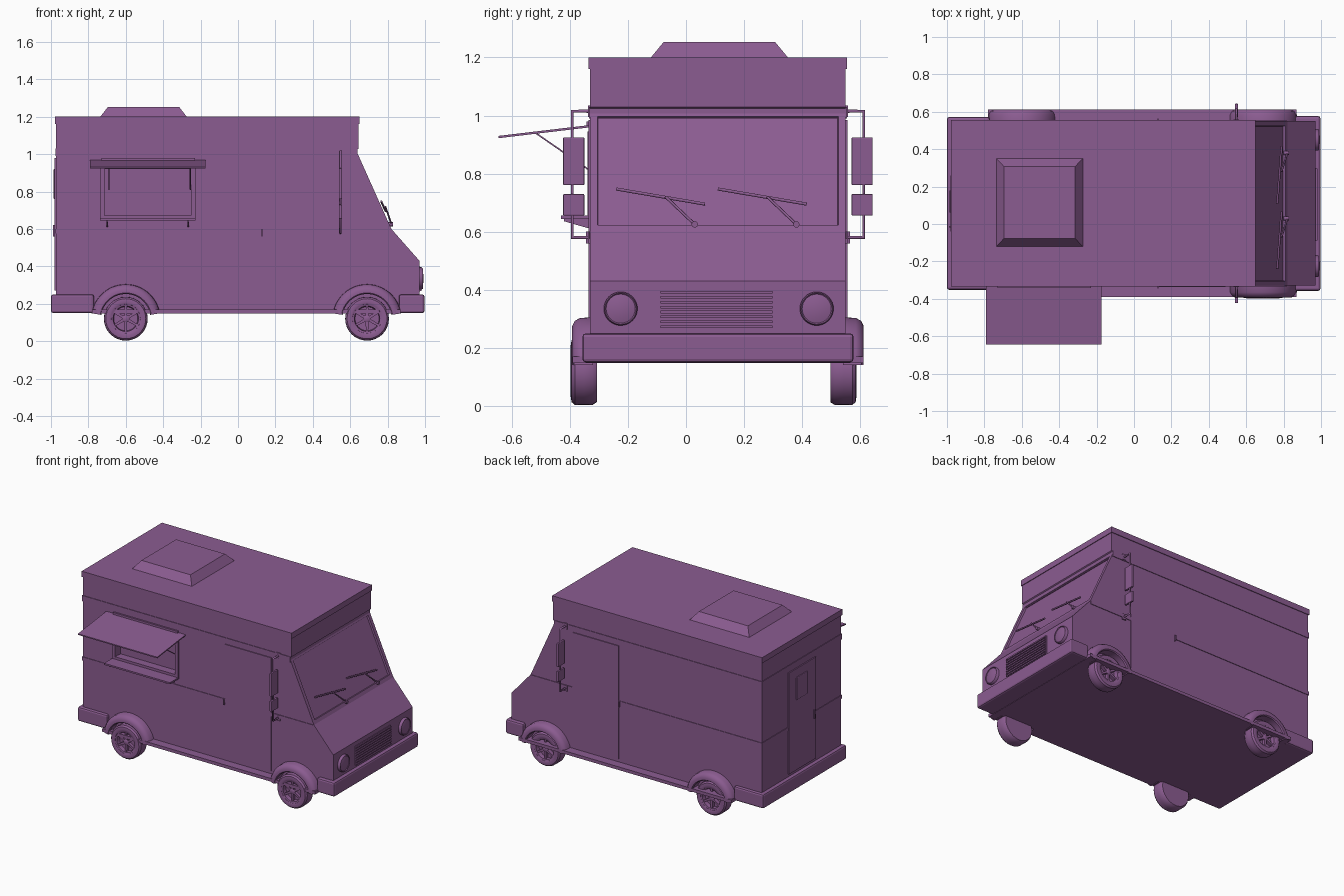
import bpy, bmesh
from math import sin, cos, pi, radians
from mathutils import Vector

if "Cube" in bpy.data.objects:
    bpy.data.objects.remove(bpy.data.objects["Cube"])

MID = 0.11    # centre line of the cab in y
HALF = 0.44   # half the width of the cab

paint = bpy.data.materials.new("plum_purple")
paint.use_nodes = True
COLOUR = (0.26, 0.107, 0.283, 1)
paint.diffuse_color = COLOUR
paint.node_tree.nodes["Principled BSDF"].inputs["Base Color"].default_value = COLOUR


def finish(name, bm, smooth=False):
    bmesh.ops.recalc_face_normals(bm, faces=bm.faces)
    mesh = bpy.data.meshes.new(name)
    bm.to_mesh(mesh)
    bm.free()
    mesh.materials.append(paint)
    ob = bpy.data.objects.new(name, mesh)
    bpy.context.collection.objects.link(ob)
    if smooth:
        bpy.ops.object.select_all(action='DESELECT')
        ob.select_set(True)
        bpy.context.view_layer.objects.active = ob
        bpy.ops.object.shade_smooth_by_angle(angle=radians(35))
    return ob


def bevel(ob, width):
    mod = ob.modifiers.new("bevel", 'BEVEL')
    mod.width, mod.segments = width, 2
    return ob


def box(name, x, y, z):
    bm = bmesh.new()
    bmesh.ops.create_cube(bm, size=1)
    for v in bm.verts:
        v.co = [(r[0] + r[1]) / 2 + c * (r[1] - r[0]) for r, c in zip((x, y, z), v.co)]
    return finish(name, bm)


def prism(bm, points, y0, y1):
    base = bm.faces.new([bm.verts.new((x, y0, z)) for x, z in points])
    new = bmesh.ops.extrude_face_region(bm, geom=[base])["geom"]
    for v in new:
        if isinstance(v, bmesh.types.BMVert):
            v.co.y = y1


def lathe(name, profile, centre, axis='Y', start=0, end=360, steps=32):
    """Sweep (radius, depth) points around an axis, closed or as an arc."""
    bm = bmesh.new()
    closed = end - start == 360
    rings = []
    for i in range(steps if closed else steps + 1):
        a = radians(start + (end - start) * i / steps)
        ring = []
        for r, d in profile:
            p = (r * cos(a), d, r * sin(a)) if axis == 'Y' else (d, r * cos(a), r * sin(a))
            ring.append(bm.verts.new(Vector(p) + Vector(centre)))
        rings.append(ring)
    for i in range(steps):
        a, b = rings[i], rings[(i + 1) % len(rings)]
        for j in range(len(profile) - 1):
            bm.faces.new((a[j], b[j], b[j + 1], a[j + 1]))
    bmesh.ops.remove_doubles(bm, verts=bm.verts, dist=0.0001)
    return finish(name, bm, True)


def rod(name, points, radius):
    curve = bpy.data.curves.new(name, 'CURVE')
    curve.dimensions = '3D'
    curve.bevel_depth, curve.bevel_resolution = radius, 1
    curve.use_fill_caps = True
    line = curve.splines.new('POLY')
    line.points.add(len(points) - 1)
    for p, co in zip(line.points, points):
        p.co = (*co, 1)
    curve.materials.append(paint)
    ob = bpy.data.objects.new(name, curve)
    bpy.context.collection.objects.link(ob)
    return ob


# Cab shell with an inset windscreen
bm = bmesh.new()
prism(bm, [(-0.973, 0.15), (-0.973, 1.19), (0.645, 1.19), (0.645, 1.03), (0.632, 1.02),
           (0.82, 0.6), (0.97, 0.43), (0.97, 0.15)], MID - HALF, MID + HALF)
bmesh.ops.recalc_face_normals(bm, faces=bm.faces)
bm.faces.ensure_lookup_table()
screen = [f for f in bm.faces if f.normal.x > 0.8 and 0.7 < f.calc_center_median().z < 0.9]
bmesh.ops.inset_region(bm, faces=screen, thickness=0.036)
bmesh.ops.inset_region(bm, faces=screen, thickness=0.003, depth=-0.012)
body = finish("cab_body", bm)

# Serving hatch opening
cutter = box("hatch_cutter", (-0.715, -0.25), (-0.5, MID - HALF + 0.05), (0.67, 0.92))
cutter.hide_render = True
cutter.hide_set(True)
cut = body.modifiers.new("hatch", 'BOOLEAN')
cut.object, cut.solver = cutter, 'EXACT'


def band(name, x0, x1, z0, z1, out):
    return box(name, (x0, x1), (MID - HALF - out, MID + HALF + out), (z0, z1))


# Roof rim and trim strips
band("roof_rim", -0.978, 0.65, 1.16, 1.2, 0.005)
band("upper_trim", -0.977, 0.638, 0.99, 1.03, 0.004)
band("middle_trim", -0.977, 0.818, 0.575, 0.6, 0.004)

# Tapered roof vent
vent = box("roof_vent", (-0.74, -0.27), (-0.125, 0.355), (1.195, 1.253))
for v in vent.data.vertices:
    if v.co.z > 1.22:
        v.co.x += 0.045 if v.co.x < -0.5 else -0.045
        v.co.y += 0.048 if v.co.y < MID else -0.048

# Bumpers and running board
bevel(band("front_bumper", 0.86, 0.997, 0.15, 0.25, 0.027), 0.012)
bevel(band("rear_bumper", -1.0, -0.77, 0.15, 0.25, 0.022), 0.012)
box("running_board", (-0.78, 0.87), (-0.39, 0.612), (0.148, 0.17))

# Wheels and arches
for end, x in (("rear", -0.6), ("front", 0.69)):
    for side, s, face in (("right", -1, -0.397), ("left", 1, 0.587)):
        def at(d):
            return -s * d
        hub = (x, face, 0.12)
        lathe(f"{end}_{side}_tyre",
              [(0.074, at(0.02)), (0.078, at(0.004)), (0.088, 0), (0.107, at(0.003)), (0.116, at(0.014)),
               (0.117, at(0.045)), (0.116, at(0.076)), (0.107, at(0.09)), (0, at(0.09))], hub)
        lathe(f"{end}_{side}_rim",
              [(0.078, at(0.005)), (0.068, at(0.008)), (0.064, at(0.035)), (0, at(0.035))], hub)
        lathe(f"{end}_{side}_hub", [(0.02, at(0.035)), (0.02, at(0.013)), (0.014, at(0.009)), (0, at(0.009))],
              hub, steps=16)
        bm = bmesh.new()
        for k in range(6):
            a = pi / 2 + k * pi / 3
            u, w = Vector((cos(a), sin(a))), Vector((-sin(a), cos(a)))
            c = Vector((x, 0.12))
            prism(bm, [c + u * 0.014 + w * 0.008, c + u * 0.069 + w * 0.006,
                       c + u * 0.069 - w * 0.006, c + u * 0.014 - w * 0.008],
                  face + at(0.012), face + at(0.034))
        finish(f"{end}_{side}_spokes", bm)
        lathe(f"{end}_{side}_arch",
              [(0.185, -s * 0.01), (0.183, s * 0.035), (0.173, s * 0.053), (0.155, s * 0.062),
               (0.138, s * 0.062), (0.132, s * 0.055), (0.132, -s * 0.01)],
              (x, MID + s * HALF, 0.12), start=9, end=171)

# Headlights and grille
for side, y in (("right", -0.225), ("left", 0.45)):
    lathe(f"{side}_headlight", [(0.058, -0.01), (0.058, 0.012), (0.054, 0.019), (0.05, 0.015), (0.03, 0.02),
                                (0, 0.022)], (0.97, y, 0.335), 'X')
box("grille_panel", (0.965, 0.974), (-0.09, 0.3), (0.265, 0.4))
for k in range(8):
    z = 0.268 + k * 0.017
    box("grille_slat", (0.97, 0.981), (-0.088, 0.298), (z, z + 0.009))

# Wipers lying on the windscreen
def on_screen(y, z, lift=0.012):
    return (0.632 + (1.02 - z) * 0.447 + lift, y, z)


for side, y in (("right", 0.03), ("left", 0.38)):
    rod(f"{side}_wiper_arm", [on_screen(y, 0.625), on_screen(y - 0.1, 0.72, 0.022)], 0.005)
    rod(f"{side}_wiper_blade", [on_screen(y - 0.27, 0.747), on_screen(y + 0.035, 0.695)], 0.006)
    lathe(f"{side}_wiper_pivot", [(0.011, -0.02), (0.011, 0.008), (0, 0.008)], on_screen(y, 0.625), 'X', steps=12)

# Side mirrors, cab doors and handles
for side, s in (("right", -1), ("left", 1)):
    def span(a, b):
        return sorted((MID + s * a, MID + s * b))
    wall, bar = MID + s * (HALF - 0.01), MID + s * 0.502
    rod(f"{side}_mirror_bracket", [(0.547, wall, 1.015), (0.547, bar, 1.015),
                                   (0.547, bar, 0.58), (0.547, wall, 0.58)], 0.007)
    for z in (0.58, 1.015):
        box(f"{side}_mirror_mount", (0.533, 0.561), span(HALF - 0.005, HALF + 0.008), (z - 0.02, z + 0.02))
    bevel(box(f"{side}_main_mirror", (0.54, 0.556), span(0.46, 0.533), (0.76, 0.925)), 0.004)
    bevel(box(f"{side}_small_mirror", (0.54, 0.556), span(0.46, 0.533), (0.655, 0.73)), 0.004)
    box(f"{side}_door", (0.135, 0.49), span(HALF - 0.005, HALF + 0.006), (0.19, 0.985))
    box(f"{side}_door_handle", (0.125, 0.131), span(HALF, HALF + 0.014), (0.56, 0.6))

# Rear door with a small window
box("rear_door", (-0.981, -0.96), (-0.04, 0.26), (0.27, 0.98))
bevel(box("rear_door_window", (-0.986, -0.97), (0.06, 0.18), (0.76, 0.92)), 0.004)
box("rear_door_handle", (-0.99, -0.97), (-0.02, -0.01), (0.56, 0.62))

# Hatch frame, shelf, awning and struts
WALL = MID - HALF
for x in ((-0.738, -0.715), (-0.25, -0.227)):
    box("hatch_frame_post", x, (WALL - 0.01, WALL + 0.02), (0.65, 0.945))
for z in ((0.65, 0.672), (0.92, 0.945)):
    box("hatch_frame_rail", (-0.738, -0.227), (WALL - 0.01, WALL + 0.02), z)
box("shelf", (-0.738, -0.227), (-0.43, WALL + 0.01), (0.644, 0.655))
for x in (-0.7, -0.265):
    bracket = box("shelf_bracket", (x - 0.004, x + 0.004), (-0.42, WALL), (0.61, 0.646))
    for v in bracket.data.vertices:
        if v.co.y < -0.4 and v.co.z < 0.63:
            v.co.z = 0.636
    rod("awning_strut", [(x + 0.01, -0.515, 0.938), (x + 0.01, WALL, 0.81)], 0.003)
awning = box("awning", (-0.79, -0.175), (-0.645, WALL + 0.005), (0.922, 0.93))
for v in awning.data.vertices:
    if v.co.y > -0.5:
        v.co.z += 0.038
box("awning_hinge", (-0.73, -0.23), (WALL - 0.012, WALL + 0.005), (0.96, 0.98))
